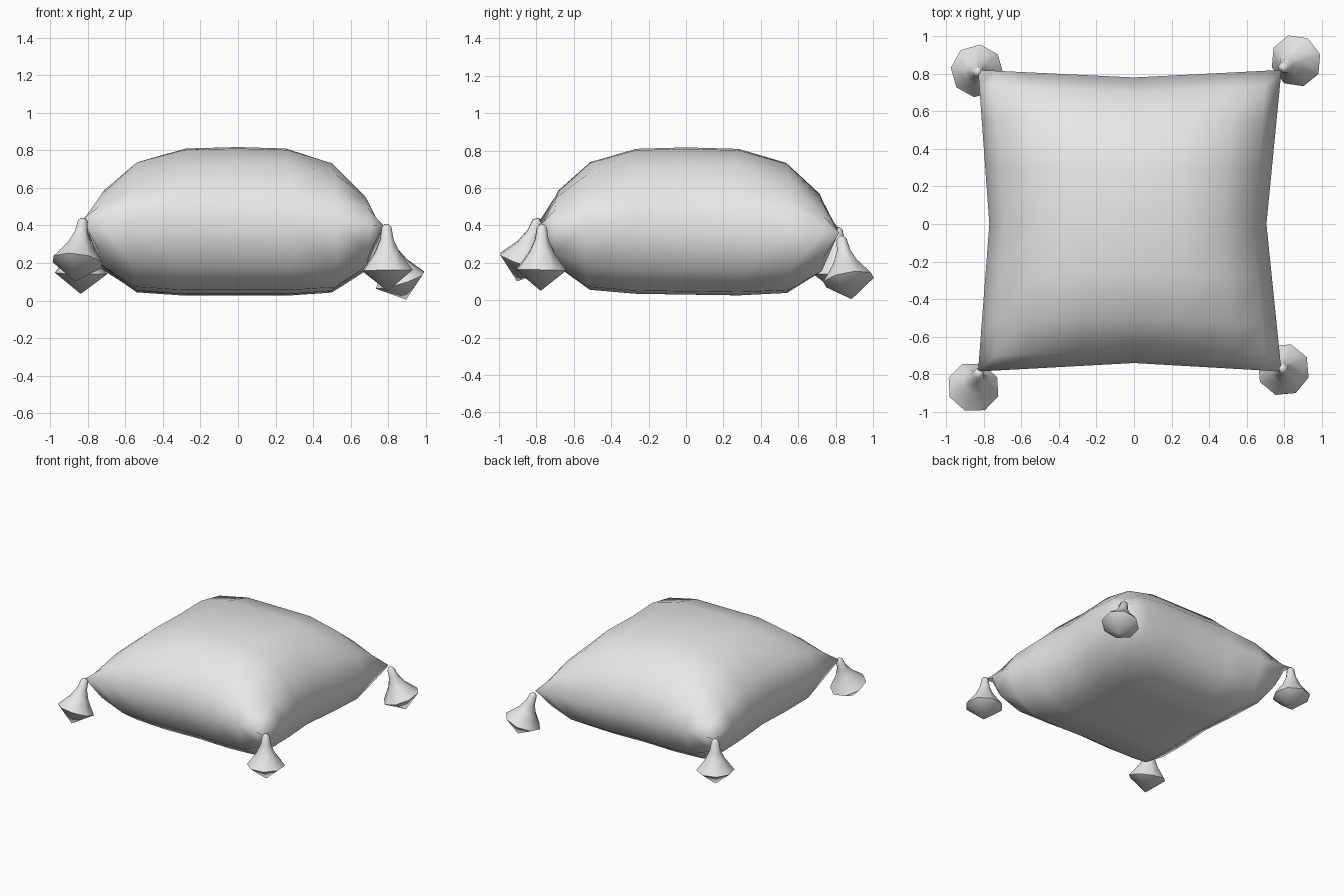
import bpy, bmesh, math
from mathutils import Vector

cube = bpy.data.objects.get("Cube")
if cube:
    bpy.data.objects.remove(cube)

grey = bpy.data.materials.new("light grey fabric")
grey.use_nodes = True
COLOR = (0.8, 0.8, 0.8, 1)
grey.diffuse_color = COLOR
grey.node_tree.nodes["Principled BSDF"].inputs["Base Color"].default_value = COLOR


def finish(bm, name, angle):
    bmesh.ops.recalc_face_normals(bm, faces=bm.faces)
    mesh = bpy.data.meshes.new(name)
    bm.to_mesh(mesh)
    bm.free()
    mesh.materials.append(grey)
    obj = bpy.data.objects.new(name, mesh)
    bpy.context.collection.objects.link(obj)
    bpy.ops.object.select_all(action='DESELECT')
    obj.select_set(True)
    bpy.context.view_layer.objects.active = obj
    bpy.ops.object.shade_smooth_by_angle(angle=math.radians(angle))


# Tassels: top knot, centre of the widest ring and turn, per corner
TASSELS = {
    "front_right_tassel": ((-0.825, -0.79, 0.435), (-0.855, -0.87, 0.20), 0),
    "front_left_tassel": ((0.79, -0.77, 0.405), (0.795, -0.775, 0.16), 0.3),
    "back_left_tassel": ((0.79, 0.83, 0.34), (0.865, 0.87, 0.1), 1.0),
    "back_right_tassel": ((-0.83, 0.81, 0.39), (-0.835, 0.815, 0.15), 0.9),
}

# Cushion: steps across the cloth, tighter towards the seam
STEPS = [-1, -0.9, -0.68, -0.36, 0, 0.36, 0.68, 0.9, 1]


def seam_height(u, v):
    # The seam sinks towards the back left corner
    return 0.395 - 0.015 * u - 0.02 * v


def cushion_point(u, v, top):
    # The outline is pinched in at the middle of every side
    x = u * ((0.705 + 0.08 * abs(v)) if u > 0 else (0.77 + 0.06 * abs(v)))
    y = v * ((0.78 + 0.04 * abs(u)) if v > 0 else (0.74 + 0.045 * abs(u)))
    power, round_off = (3.6, 0.72) if top else (7, 0.7)
    puff = ((1 - abs(u) ** power) * (1 - abs(v) ** power)) ** round_off
    seam = seam_height(u, v)
    target = 0.817 if top else 0.03 - 0.012 * v
    return Vector((x, y, seam + (target - seam) * puff))


bm = bmesh.new()
for top in (True, False):
    rows = [[bm.verts.new(cushion_point(u, v, top)) for u in STEPS] for v in STEPS]
    for low, high in zip(rows, rows[1:]):
        for i in range(len(STEPS) - 1):
            bm.faces.new((low[i], low[i + 1], high[i + 1], high[i]))
bmesh.ops.remove_doubles(bm, verts=bm.verts, dist=0.0005)
finish(bm, "cushion", 180)

# Tassel profile: radius and distance below the knot
PROFILE = [(0.012, -0.002), (0.028, 0.015), (0.038, 0.08), (0.07, 0.15), (0.141, 0.245)]
SIDES = 8


def tassel(name, knot, ring_centre, turn):
    knot = Vector(knot)
    axis = (Vector(ring_centre) - knot).normalized()
    spin = axis.to_track_quat('Z', 'Y')
    bm = bmesh.new()
    rings = []
    for radius, depth in PROFILE:
        ring = []
        for k in range(SIDES):
            a = turn + math.tau * k / SIDES
            local = Vector((radius * math.cos(a), radius * math.sin(a), depth))
            ring.append(bm.verts.new(knot + spin @ local))
        rings.append(ring)
    tip = bm.verts.new(knot + axis * 0.355)
    bm.faces.new(rings[0])
    for k in range(SIDES):
        n = (k + 1) % SIDES
        for a, b in zip(rings, rings[1:]):
            bm.faces.new((a[k], a[n], b[n], b[k]))
        bm.faces.new((rings[-1][k], rings[-1][n], tip))
    finish(bm, name, 50)


for name, (knot, ring_centre, turn) in TASSELS.items():
    tassel(name, knot, ring_centre, turn)
